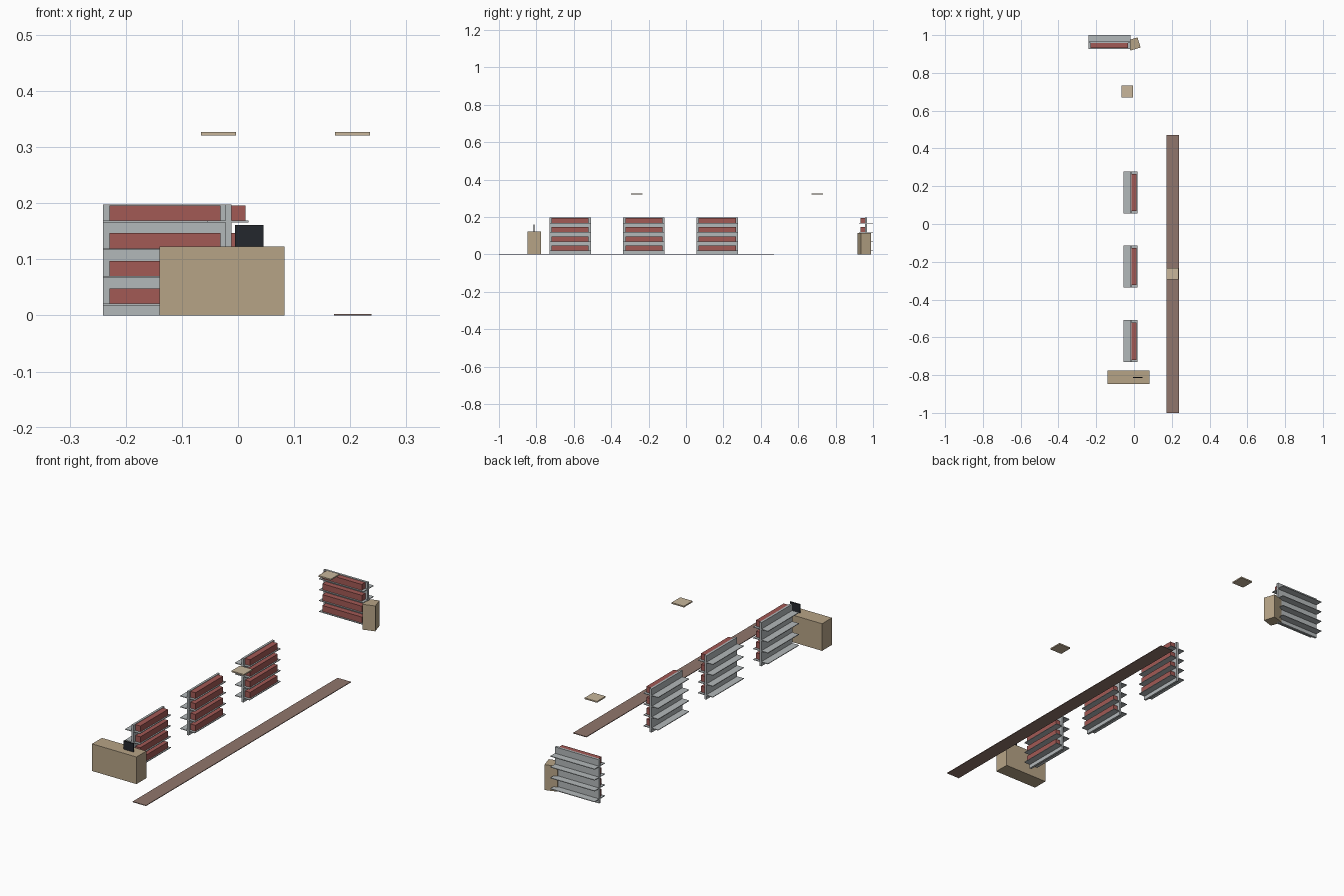
import bpy
import math

cube = bpy.data.objects.get("Cube")
if cube:
    bpy.data.objects.remove(cube, do_unlink=True)


def material(name, rgb):
    m = bpy.data.materials.new(name)
    m.use_nodes = True
    m.diffuse_color = (*rgb, 1)
    m.node_tree.nodes["Principled BSDF"].inputs["Base Color"].default_value = (*rgb, 1)
    return m


grey = material("shelf grey", (0.45, 0.48, 0.49))
red = material("goods red", (0.36, 0.10, 0.09))
tan = material("counter tan", (0.47, 0.37, 0.24))
cream = material("lamp cream", (0.58, 0.47, 0.33))
brown = material("carpet brown", (0.28, 0.18, 0.15))
black = material("screen black", (0.017, 0.02, 0.027))


def box(name, x, y, z, mat, parent=None):
    """Box spanning the (low, high) range on each axis."""
    bpy.ops.mesh.primitive_cube_add(size=1)
    ob = bpy.context.object
    ob.name = name
    ob.location = [(a + b) / 2 for a, b in (x, y, z)]
    ob.scale = [b - a for a, b in (x, y, z)]
    ob.data.materials.append(mat)
    ob.parent = parent
    return ob


# Shelf rack: upright panel, through boards, goods on the +x side
def rack(name, x, y, turn=0):
    root = bpy.data.objects.new(name, None)
    bpy.context.collection.objects.link(root)
    root.location = (x, y, 0)
    root.rotation_euler.z = math.radians(turn)
    half = 0.111
    box(name + "_panel", (-0.022, -0.012), (-half, half), (0, 0.198), grey, root)
    for i in range(4):
        z = 0.018 + i * 0.0493
        box(f"{name}_board_{i}", (-0.055, 0.019), (-half, half), (z, z + 0.003), grey, root)
        box(f"{name}_goods_{i}", (-0.012, 0.013), (-0.099, 0.099), (z + 0.003, z + 0.030), red, root)


for i, y in enumerate((-0.62, -0.225, 0.167)):
    rack(f"aisle_rack_{i}", 0, y)
rack("back_rack", -0.13, 0.945, -90)

# Counter with its screen
box("counter", (-0.14, 0.083), (-0.847, -0.776), (0, 0.123), tan)
box("counter_screen", (-0.005, 0.045), (-0.815, -0.809), (0.123, 0.161), black)

# Turned cabinet beside the back rack
cabinet = box("cabinet", (-0.028, 0.028), (0.925, 0.981), (0, 0.115), tan)
cabinet.rotation_euler.z = math.radians(17)

# Carpet runner
box("carpet", (0.171, 0.238), (-1.0, 0.47), (0, 0.003), brown)

# Ceiling lamps
for i, (x, y) in enumerate(((-0.035, 0.702), (0.204, -0.263))):
    box(f"ceiling_lamp_{i}", (x - 0.031, x + 0.031), (y - 0.031, y + 0.031), (0.321, 0.327), cream)
